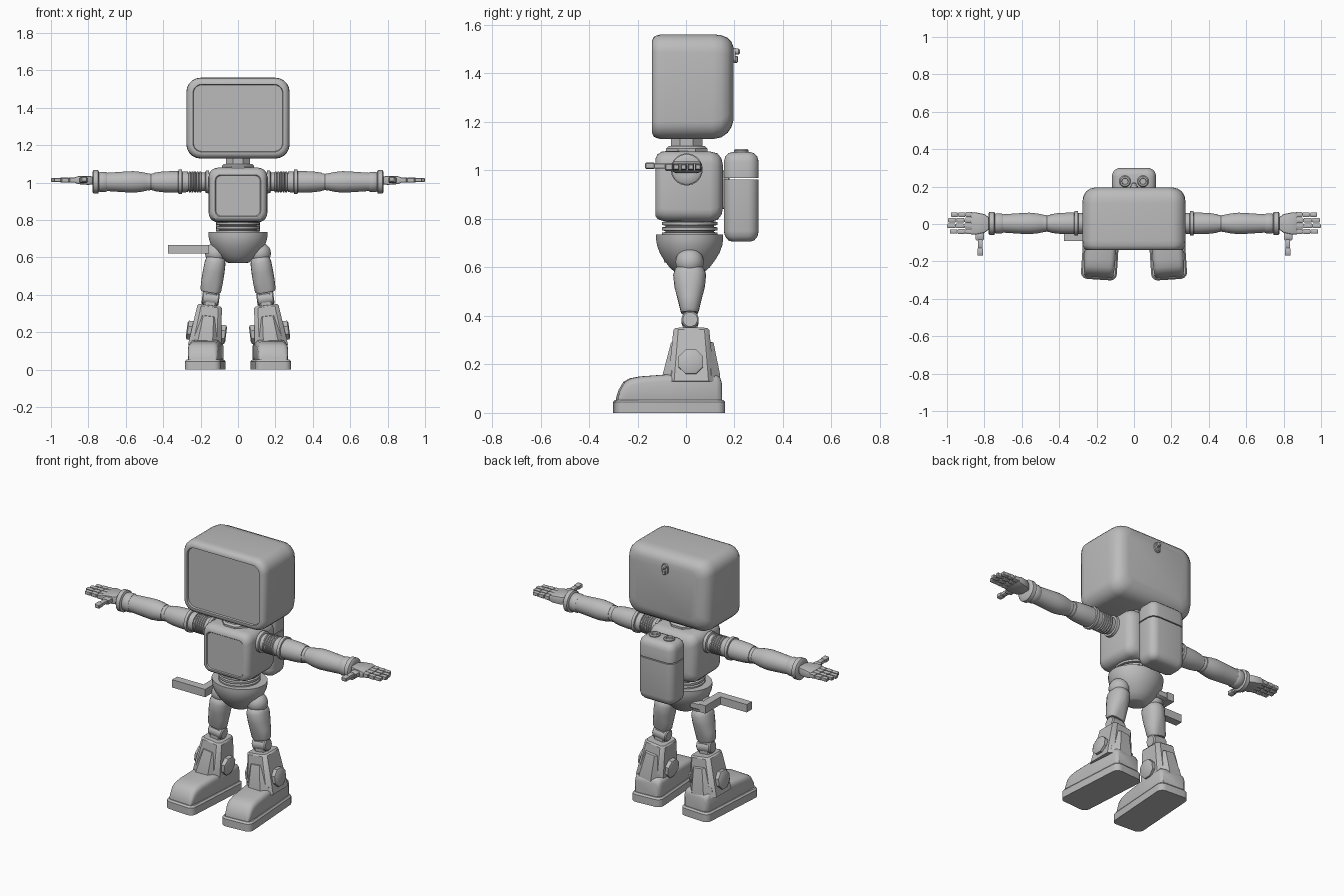
import bpy, bmesh, math
from mathutils import Matrix

grey = bpy.data.materials.new("plain_grey")
grey.diffuse_color = (0.5, 0.5, 0.5, 1)
T, R = Matrix.Translation, Matrix.Rotation


def skin(name, rings, mat=Matrix(), angle=38):
    """Bridge rings of points into a closed, smooth-by-angle object."""
    bm = bmesh.new()
    vs = [[bm.verts.new(mat @ Matrix.Translation(p).translation) for p in ring] for ring in rings]
    n = len(vs[0])
    for a, b in zip(vs, vs[1:]):
        for i in range(n):
            j = (i + 1) % n
            bm.faces.new((a[i], a[j], b[j], b[i]))
    bm.faces.new(vs[0])
    bm.faces.new(vs[-1])
    bmesh.ops.recalc_face_normals(bm, faces=bm.faces)
    me = bpy.data.meshes.new(name)
    bm.to_mesh(me)
    bm.free()
    me.materials.append(grey)
    me.shade_smooth()
    me.set_sharp_from_angle(angle=math.radians(angle))
    ob = bpy.data.objects.new(name, me)
    bpy.context.collection.objects.link(ob)
    return ob


def rrect(cu, cv, hu, hv, r, k):
    pts = []
    for q, (su, sv) in enumerate([(1, 1), (-1, 1), (-1, -1), (1, -1)]):
        for i in range(k + 1):
            a = math.pi / 2 * (q + i / k)
            pts.append((cu + su * (hu - r) + r * math.cos(a), cv + sv * (hv - r) + r * math.sin(a)))
    return pts


def loft(name, axis, sections, mat=Matrix(), k=5):
    """Rounded-rectangle sections (pos, cu, cv, half_u, half_v, radius) along an axis."""
    put = {'x': lambda u, v, p: (p, u, v), 'y': lambda u, v, p: (u, p, v), 'z': lambda u, v, p: (u, v, p)}[axis]
    return skin(name, [[put(u, v, s[0]) for u, v in rrect(*s[1:], k)] for s in sections], mat)


def lathe(name, profile, mat=Matrix(), seg=24, sx=1.0):
    """Circular rings (height, radius) along local z."""
    angs = [2 * math.pi * (i + 0.5) / seg for i in range(seg)]
    return skin(name, [[(sx * r * math.cos(a), r * math.sin(a), z) for a in angs] for z, r in profile], mat)


def block(name, c, h, b=0.005, mat=Matrix()):
    """Small chamfered box with centre c and half sizes h."""
    x, y, z = c
    hx, hy, hz = h
    return loft(name, 'z', [(z - hz, x, y, hx - b, hy - b, b), (z - hz + b, x, y, hx, hy, b),
                            (z + hz - b, x, y, hx, hy, b), (z + hz, x, y, hx - b, hy - b, b)], mat, 1)


# Head with recessed screen
loft("head", 'y', [(-.130, 0, 1.345, .238, .178, .045), (-.140, 0, 1.345, .241, .181, .047),
                   (-.140, 0, 1.345, .252, .192, .055), (-.132, 0, 1.345, .265, .206, .065),
                   (-.115, 0, 1.345, .274, .214, .072), (-.09, 0, 1.345, .276, .216, .075),
                   (.11, 0, 1.345, .276, .216, .075), (.145, 0, 1.347, .272, .211, .075),
                   (.172, 0, 1.351, .258, .196, .07), (.188, 0, 1.355, .236, .175, .06),
                   (.196, 0, 1.357, .205, .150, .05)])
# Latch on the back of the head
loft("latch_plate", 'y', [(.185, 0, 1.475, .022, .032, .018), (.204, 0, 1.475, .02, .03, .018)])
lathe("latch_knob", [(0, .013), (.016, .013), (.022, .008)], T((0, .2, 1.49)) @ R(-math.pi / 2, 4, 'X'), 12)
block("latch_tongue", (0, .205, 1.458), (.009, .009, .014), .003)

# Neck
lathe("neck", [(1.06, .07), (1.15, .07)], T((0, .003, 0)), 8)
lathe("neck_collar", [(1.06, .092), (1.09, .092), (1.1, .082)], T((0, .003, 0)), 8)

# Torso with recessed chest panel
loft("torso", 'y', [(-.121, 0, .93, .118, .108, .03), (-.126, 0, .93, .122, .112, .03),
                    (-.126, 0, .93, .128, .118, .035), (-.118, 0, .933, .144, .133, .042),
                    (-.10, 0, .935, .154, .142, .05), (-.08, 0, .935, .157, .145, .05),
                    (.10, 0, .933, .157, .145, .05), (.13, 0, .933, .148, .137, .05),
                    (.147, 0, .933, .125, .115, .04), (.152, 0, .933, .1, .09, .03)])

# Backpack body, lid and two caps
def pack(z, inset):
    return (z, 0, .228, .118 - inset, .072 - inset, .045 - inset * .8)


loft("backpack_body", 'z', [pack(.706, .035), pack(.712, .018), pack(.728, .005), pack(.75, 0), pack(.962, 0)])
loft("backpack_lid", 'z', [pack(.968, 0), pack(1.035, 0), pack(1.057, .006), pack(1.07, .018), pack(1.076, .035)])
block("backpack_mount", (0, .15, .92), (.07, .03, .08))
for s in (1, -1):
    lathe("backpack_cap", [(1.06, .031), (1.082, .031), (1.088, .026), (1.088, .018), (1.08, .016)],
          T((s * .048, .228, 0)), 16)

# Ribbed waist and pelvis bowl
waist = [(.72, .1)]
for z in (.728, .75, .772):
    waist += [(z, .1), (z + .003, .115), (z + .015, .115), (z + .018, .1)]
lathe("waist", waist + [(.81, .1)], T((0, .015, 0)), 32)
lathe("pelvis", [(.57, .04), (.574, .054), (.60, .083), (.63, .106), (.66, .124), (.69, .135),
                 (.715, .139), (.735, .139), (.735, .11)], T((0, .015, 0)), 32, 1.14)

# Bent bar at the hip
bar = [(-.375, -.09), (-.155, -.09), (-.155, .1), (-.2, .1), (-.2, -.042), (-.375, -.042)]
skin("hip_bar", [[(x, y, z) for x, y in bar] for z in (.62, .667)])
block("hip_bar_mount", (-.14, .07, .645), (.05, .025, .02))

for s in (1, -1):
    # Arm built along its own axis
    am = T((0, .003, 1.004)) @ R(s * math.pi / 2, 4, 'Y')
    ribs = []
    for i in range(5):
        x = .195 + i * .014
        ribs += [(x, .05), (x + .003, .057), (x + .010, .057), (x + .013, .05)]
    lathe("shoulder_bellows", [(.13, .05)] + ribs + [(.28, .05)], am)
    lathe("shoulder_cuff", [(.155, .062), (.172, .06), (.176, .05)], am)
    lathe("upper_arm", [(.268, .04), (.268, .055), (.298, .057), (.3, .066), (.318, .066), (.32, .058),
                        (.36, .058), (.41, .055), (.45, .049), (.45, .04)], am)
    lathe("elbow_band", [(.44, .044), (.458, .046), (.466, .043), (.474, .046), (.49, .044)], am)
    lathe("forearm", [(.485, .04), (.485, .047), (.52, .054), (.56, .058), (.6, .056), (.66, .052),
                      (.705, .049), (.705, .04)], am)
    lathe("wrist_band", [(.70, .05), (.708, .054), (.738, .054), (.745, .05)], am)
    lathe("wrist_ring", [(.742, .05), (.748, .063), (.772, .063), (.778, .055), (.778, .03)], am)

    # Hand with four jointed fingers and a thumb
    loft("palm", 'x', [(s * .77, .003, 1.012, .028, .02, .008), (s * .80, .003, 1.012, .05, .024, .008),
                       (s * .85, .003, 1.014, .06, .022, .008), (s * .872, .003, 1.014, .058, .015, .006)], k=2)
    for y, end in ((-.042, .985), (-.012, 1.0), (.018, .995), (.048, .98)):
        step = (end - .862) / 3
        for j in range(3):
            h = .0135 - .001 * j
            block("finger_joint", (s * (.862 + step * (j + .5)), y + .002, 1.014), (step * .47, h, h), .003)
        block("finger_core", (s * (.862 + end - .01) / 2, y + .002, 1.014), ((end - .872) / 2, .008, .008), .002)
    block("thumb_base", (s * .825, -.065, 1.014), (.022, .022, .016))
    block("thumb_middle", (s * .822, -.107, 1.018), (.013, .025, .011), .003)
    block("thumb_tip", (s * .822, -.149, 1.019), (.016, .02, .013), .004)

    # Hip ball and thigh
    lathe("hip_ball", [(-.058 * math.cos(math.pi * i / 10), .058 * math.sin(math.pi * i / 10) + .001)
                       for i in range(11)], T((s * .118, .015, .622)), 20)
    loft("thigh", 'z', [(0, 0, 0, .046, .034, .03), (.012, 0, 0, .056, .038, .036), (.06, 0, 0, .058, .05, .047),
                        (.11, 0, 0, .058, .063, .055), (.16, 0, 0, .056, .068, .054), (.185, 0, 0, .05, .06, .048),
                        (.197, 0, 0, .038, .046, .036)], T((s * .148, .015, .412)) @ R(-s * .16, 4, 'Y'))

    # Knee and shin in a leaning frame
    sm = T((s * .179, .022, .12)) @ R(-s * .125, 4, 'Y')
    lathe("knee_joint", [(-.046, .03), (-.04, .036), (.04, .036), (.046, .03)],
          sm @ T((0, -.005, .262)) @ R(math.pi / 2, 4, 'Y'), 16)
    block("knee_rod", (0, -.005, .245), (.034, .03, .05), .008, sm)
    loft("shin_core", 'z', [(0, 0, 0, .074, .118, .035), (.035, 0, 0, .074, .118, .035),
                            (.167, 0, .004, .056, .088, .028), (.17, 0, .004, .05, .08, .02)], sm, 1)
    loft("shin_shell", 'z', [(0, 0, 0, .09, .096, .025), (.218, 0, 0, .066, .074, .02),
                             (.226, 0, 0, .058, .066, .015)], sm, 1)
    lathe("ankle_bolt", [(-.106, .042), (-.1, .055), (.1, .055), (.106, .042)],
          sm @ T((0, -.002, .08)) @ R(math.pi / 2, 4, 'Y'), 8)

    # Foot turned slightly outward
    fm = T((s * .175, -.07, 0)) @ R(s * .065, 4, 'Z')
    loft("sole", 'z', [(0, 0, 0, .096, .228, .035), (.044, 0, 0, .096, .228, .035), (.054, 0, 0, .088, .22, .03)], fm)

    def shoe(y, top, hw):
        return (y, 0, (.03 + top) / 2, hw, (top - .03) / 2, min(.028, (top - .03) * .4))

    loft("shoe", 'y', [shoe(-.215, .062, .072), shoe(-.205, .095, .077), shoe(-.185, .128, .08), shoe(-.16, .142, .082),
                       shoe(-.12, .15, .083), shoe(0, .159, .084), shoe(.19, .158, .084), shoe(.207, .148, .078),
                       shoe(.214, .13, .07)], fm, 3)
